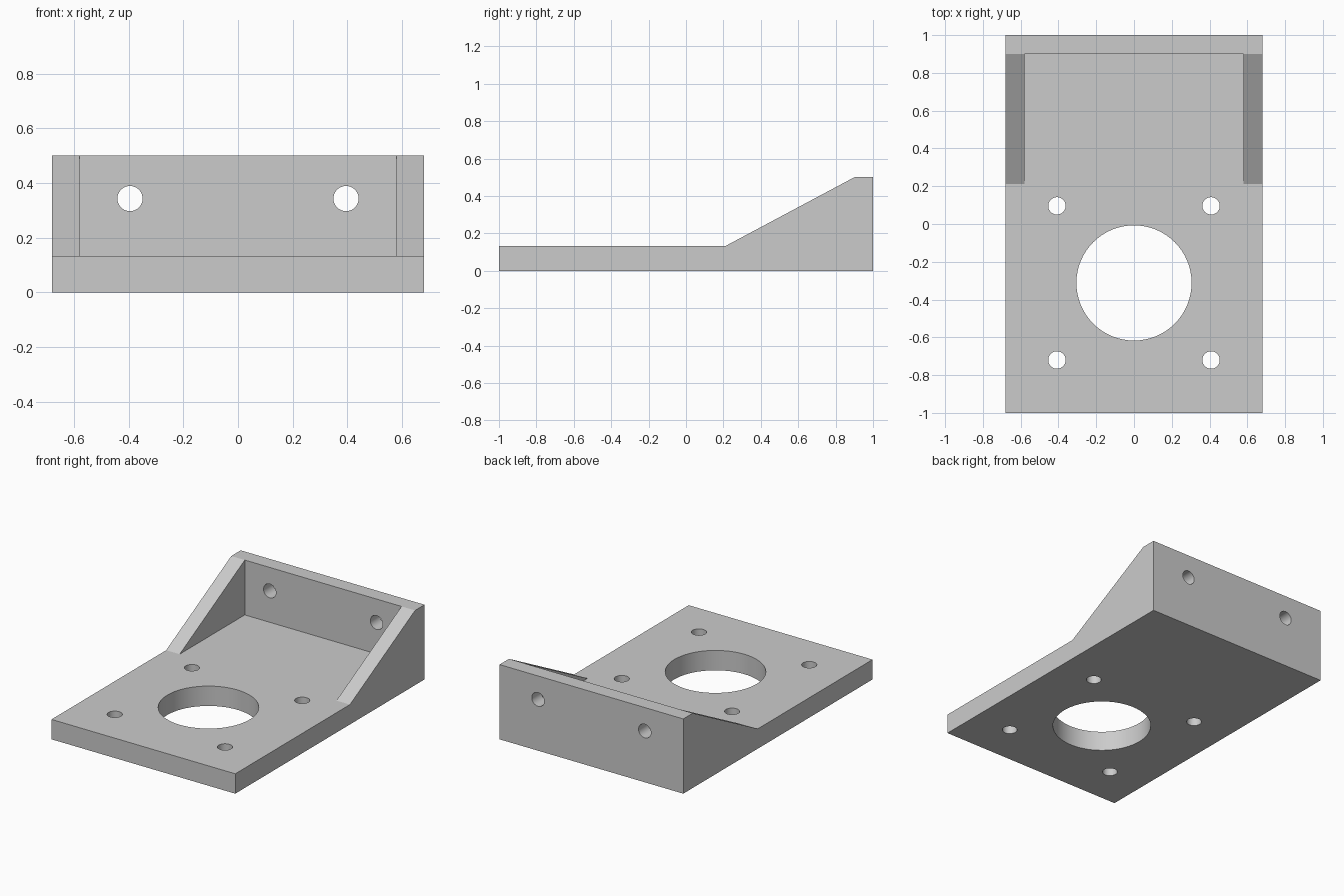
import bpy, bmesh, math
from mathutils import Matrix, Vector

cube = bpy.data.objects.get("Cube")
if cube:
    bpy.data.objects.remove(cube, do_unlink=True)

# Main dimensions
HALF_W, INNER_W = 0.68, 0.58
PLATE_T, HEIGHT = 0.133, 0.5
WALL_Y, GUSSET_Y = 0.9, 0.212
BOLT_R, BORE_R = 0.046, 0.305
BOLT_X, BORE_Y, WALL_HOLE_X, WALL_HOLE_Z = 0.408, -0.312, 0.395, 0.343

grey = bpy.data.materials.new("plain grey")
grey.use_nodes = True
colour = (0.6, 0.6, 0.6, 1)
grey.diffuse_color = colour
grey.node_tree.nodes["Principled BSDF"].inputs["Base Color"].default_value = colour


def make_object(name, bm):
    bmesh.ops.recalc_face_normals(bm, faces=bm.faces)
    mesh = bpy.data.meshes.new(name)
    bm.to_mesh(mesh)
    bm.free()
    mesh.materials.append(grey)
    obj = bpy.data.objects.new(name, mesh)
    bpy.context.collection.objects.link(obj)
    return obj


def add_cylinder(bm, centre, radius, depth, along_y=False):
    turn = Matrix.Rotation(math.pi / 2 if along_y else 0, 4, "X")
    bmesh.ops.create_cone(bm, cap_ends=True, segments=64, radius1=radius,
                          radius2=radius, depth=depth,
                          matrix=Matrix.Translation(centre) @ turn)


def cut(target, cutter):
    mod = target.modifiers.new("cut", "BOOLEAN")
    mod.operation = "DIFFERENCE"
    mod.solver = "EXACT"
    mod.object = cutter
    bpy.context.view_layer.objects.active = target
    bpy.ops.object.modifier_apply(modifier=mod.name)
    bpy.data.objects.remove(cutter, do_unlink=True)


# Bracket body: side profile extruded across the width
profile = [(-1, 0), (1, 0), (1, HEIGHT), (WALL_Y, HEIGHT),
           (GUSSET_Y, PLATE_T), (-1, PLATE_T)]
bm = bmesh.new()
side = bm.faces.new([bm.verts.new((-HALF_W, y, z)) for y, z in profile])
moved = bmesh.ops.extrude_face_region(bm, geom=[side])["geom"]
bmesh.ops.translate(bm, vec=(2 * HALF_W, 0, 0),
                    verts=[v for v in moved if isinstance(v, bmesh.types.BMVert)])
bracket = make_object("mounting_bracket", bm)

# Pocket between the two gussets
low = Vector((-INNER_W, GUSSET_Y, PLATE_T))
high = Vector((INNER_W, WALL_Y, HEIGHT + 0.2))
size = high - low
bm = bmesh.new()
bmesh.ops.create_cube(bm, size=1, matrix=Matrix.Translation((low + high) / 2)
                      @ Matrix.Diagonal((*size, 1)))
cut(bracket, make_object("pocket_cutter", bm))

# Centre bore, four plate holes and two back wall holes
bm = bmesh.new()
add_cylinder(bm, (0, BORE_Y, PLATE_T / 2), BORE_R, 0.3)
for sx in (-1, 1):
    for sy in (-1, 1):
        add_cylinder(bm, (sx * BOLT_X, BORE_Y + sy * BOLT_X, PLATE_T / 2), BOLT_R, 0.3)
    add_cylinder(bm, (sx * WALL_HOLE_X, 0.95, WALL_HOLE_Z), BOLT_R, 0.3, along_y=True)
cut(bracket, make_object("hole_cutter", bm))

# Smooth hole walls, sharp outer edges
bpy.ops.object.select_all(action="DESELECT")
bracket.select_set(True)
bpy.context.view_layer.objects.active = bracket
bpy.ops.object.shade_smooth_by_angle(angle=math.radians(25))
